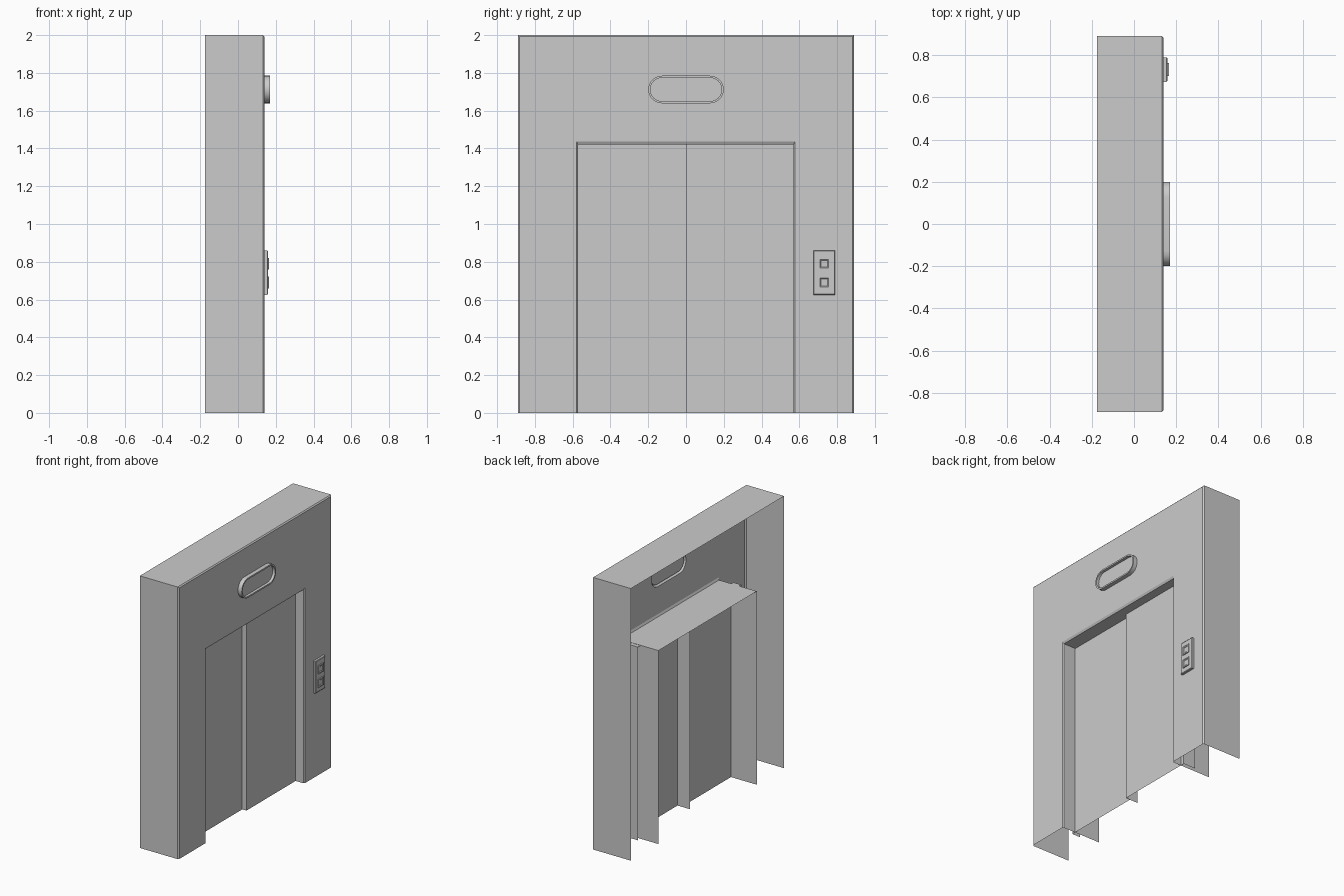
import bpy
import bmesh
from math import pi, cos, sin
from mathutils import Vector

cube = bpy.data.objects.get("Cube")
if cube:
    bpy.data.objects.remove(cube)

grey = bpy.data.materials.new("light_grey")
grey.use_nodes = True
COLOUR = (0.6, 0.6, 0.6, 1)
grey.diffuse_color = COLOUR
grey.node_tree.nodes["Principled BSDF"].inputs["Base Color"].default_value = COLOUR

FRONT, BACK = 0.14, -0.175


def arch(left, right, top):
    """Open outline: up one side, across, down the other."""
    return [(left, 0), (left, top), (right, top), (right, 0)]


def rect(y, z, half_w, half_h):
    return [(y - half_w, z - half_h), (y + half_w, z - half_h),
            (y + half_w, z + half_h), (y - half_w, z + half_h)]


def stadium(z, straight, radius, steps=12):
    points = []
    for side, start in ((1, -pi / 2), (-1, pi / 2)):
        for i in range(steps + 1):
            a = start + pi * i / steps
            points.append((side * straight + radius * cos(a), z + radius * sin(a)))
    return points


def loft(bm, sections, closed=False, cap=False):
    """Skin a run of (x, outline) sections; return the vertex rows."""
    rows = [[bm.verts.new((x, y, z)) for y, z in path] for x, path in sections]
    count = len(rows[0])
    for a, b in zip(rows, rows[1:]):
        for i in range(count if closed else count - 1):
            j = (i + 1) % count
            bm.faces.new((a[i], a[j], b[j], b[i]))
    if cap:
        bm.faces.new(rows[-1])
    return rows


def finish(bm, name):
    bmesh.ops.remove_doubles(bm, verts=bm.verts, dist=0.0001)
    bmesh.ops.recalc_face_normals(bm, faces=bm.faces)
    mesh = bpy.data.meshes.new(name)
    bm.to_mesh(mesh)
    bm.free()
    mesh.materials.append(grey)
    obj = bpy.data.objects.new(name, mesh)
    bpy.context.collection.objects.link(obj)
    return obj


def lofted_part(name, sections, closed=True):
    bm = bmesh.new()
    loft(bm, sections, closed, cap=True)
    return finish(bm, name)


# Sheet wall: outer casing, doorway lining, and a front face joining them
bm = bmesh.new()
bevel = 0.008
casing = loft(bm, [(FRONT, arch(-0.89 + bevel, 0.89 - bevel, 2 - bevel)),
                   (FRONT - bevel, arch(-0.89, 0.89, 2)),
                   (BACK, arch(-0.89, 0.89, 2))])[0]
lining = loft(bm, [(FRONT, arch(-0.58, 0.577, 1.437)),
                   (FRONT - bevel, arch(-0.572, 0.57, 1.422)),
                   (BACK, arch(-0.572, 0.57, 1.422))])[0]
hole = [bm.verts.new((FRONT, y, z)) for y, z in stadium(1.712, 0.127, 0.073)]
border = casing + lining[::-1]
edges = []
for ring in (border, hole):
    for a, b in zip(ring, ring[1:] + ring[:1]):
        edges.append(bm.edges.get((a, b)) or bm.edges.new((a, b)))
bmesh.ops.triangle_fill(bm, edges=edges, use_beauty=True, normal=Vector((1, 0, 0)))
finish(bm, "wall_frame")

# Two staggered sliding doors, hollow behind
for name, left, right, face in (("right_door", -0.6, -0.001, 0.035),
                                ("left_door", 0, 0.6, 0.069)):
    outline = arch(left, right, 1.42)
    lofted_part(name, [(-0.03, outline), (face, outline)], closed=False)

# Rounded indicator above the doors: raised rim, sunken centre
outer = stadium(1.712, 0.127, 0.073)
inner = stadium(1.712, 0.127, 0.062)
indicator = lofted_part("indicator_sign", [(FRONT, outer), (0.17, outer),
                                           (0.17, inner), (0.15, inner)])
bpy.ops.object.select_all(action="DESELECT")
indicator.select_set(True)
bpy.context.view_layer.objects.active = indicator
bpy.ops.object.shade_smooth_by_angle()

# Call panel with two square framed buttons
PANEL_Y = 0.732
lofted_part("call_panel", [(FRONT, rect(PANEL_Y, 0.743, 0.058, 0.118)),
                           (0.155, rect(PANEL_Y, 0.743, 0.058, 0.118)),
                           (0.158, rect(PANEL_Y, 0.743, 0.054, 0.114))])
for name, z in (("upper_button", 0.79), ("lower_button", 0.69)):
    lofted_part(name, [(0.157, rect(PANEL_Y, z, 0.031, 0.031)),
                       (0.165, rect(PANEL_Y, z, 0.031, 0.031)),
                       (0.165, rect(PANEL_Y, z, 0.023, 0.023)),
                       (0.161, rect(PANEL_Y, z, 0.018, 0.018))])
